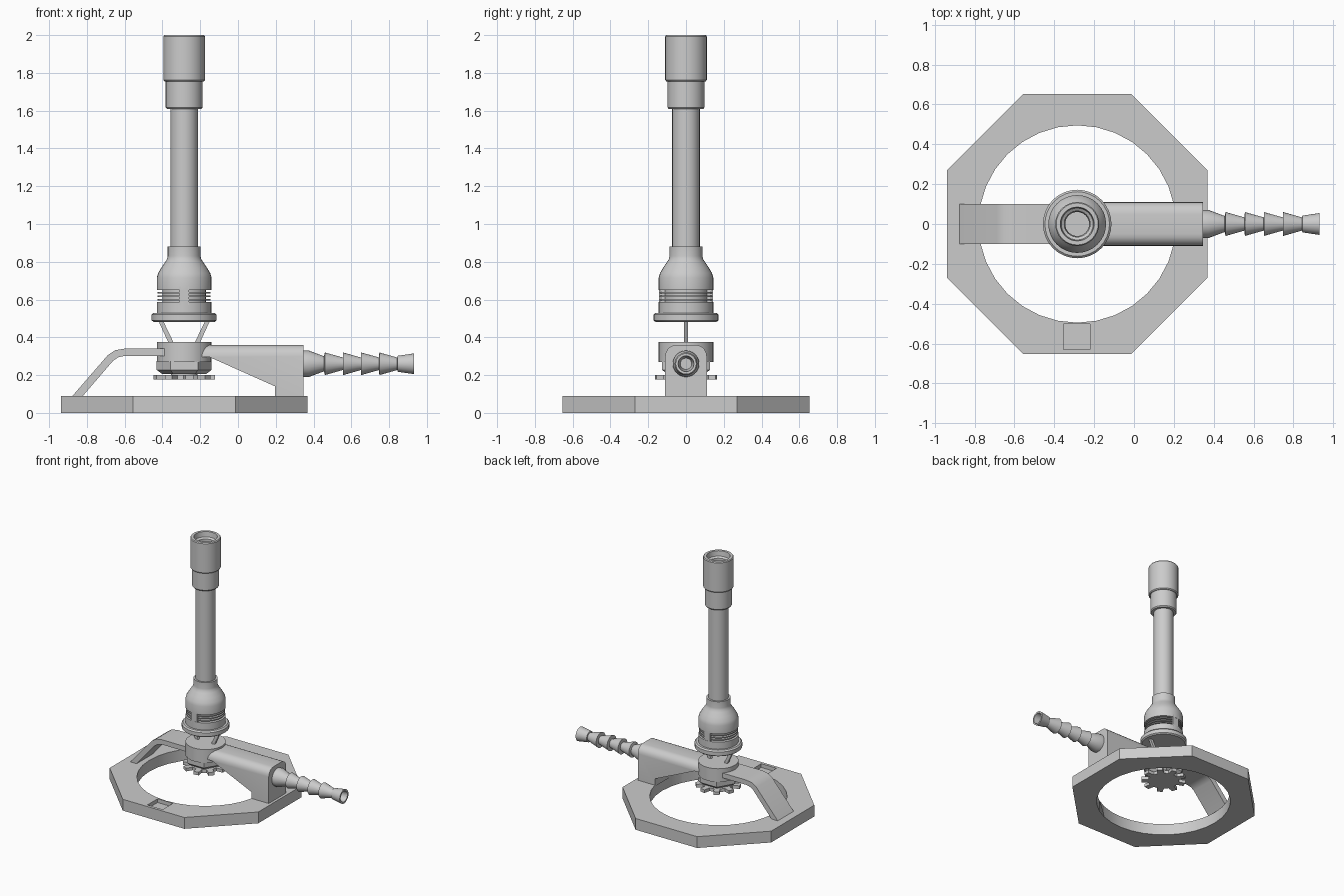
import bpy, bmesh, math
from mathutils import Matrix, Vector

if "Cube" in bpy.data.objects:
    bpy.data.objects.remove(bpy.data.objects["Cube"])

CX = -0.285  # burner axis


def finish(name, bm, smooth=True):
    bmesh.ops.recalc_face_normals(bm, faces=bm.faces)
    me = bpy.data.meshes.new(name)
    bm.to_mesh(me)
    bm.free()
    ob = bpy.data.objects.new(name, me)
    bpy.context.collection.objects.link(ob)
    if smooth:
        bpy.ops.object.select_all(action='DESELECT')
        ob.select_set(True)
        bpy.context.view_layer.objects.active = ob
        bpy.ops.object.shade_smooth_by_angle(angle=math.radians(32))
    return ob


def lathe(name, profile, seg=32, loc=(CX, 0, 0), axis='Z', phase=0.0, smooth=True):
    """Revolve (radius, height) points; radius 0 becomes a pole."""
    bm = bmesh.new()
    rings = []
    for r, h in profile:
        n = seg if r > 0 else 1
        rings.append([bm.verts.new((r * math.cos(phase + math.tau * i / seg),
                                    r * math.sin(phase + math.tau * i / seg), h)) for i in range(n)])
    for a, b in zip(rings, rings[1:]):
        for i in range(seg):
            q = [a[i % len(a)], a[(i + 1) % seg % len(a)], b[(i + 1) % seg % len(b)], b[i % len(b)]]
            bm.faces.new(list(dict.fromkeys(q)))
    m = Matrix.Translation(loc)
    if axis == 'X':
        m = m @ Matrix.Rotation(math.pi / 2, 4, 'Y')
    bmesh.ops.transform(bm, matrix=m, verts=bm.verts)
    return finish(name, bm, smooth)


def extrude(name, pts, half, plane='XZ', offset=0.0, bevel_z=None):
    """Extrude a polygon by +-half about offset; optionally round the long edges at height bevel_z."""
    bm = bmesh.new()
    place = (lambda p, d: (p[0], d, p[1])) if plane == 'XZ' else (lambda p, d: (p[0], p[1], d))
    f = bm.faces.new([bm.verts.new(place(p, offset - half)) for p in pts])
    out = bmesh.ops.extrude_face_region(bm, geom=[f])
    vec = Vector((0, 2 * half, 0)) if plane == 'XZ' else Vector((0, 0, 2 * half))
    bmesh.ops.translate(bm, vec=vec, verts=[v for v in out['geom'] if isinstance(v, bmesh.types.BMVert)])
    if bevel_z is not None:
        edges = [e for e in bm.edges if all(abs(v.co.z - bevel_z) < 1e-4 for v in e.verts)
                 and abs(e.verts[0].co.y - e.verts[1].co.y) < 1e-4]
        bmesh.ops.bevel(bm, geom=edges, offset=0.06, segments=5, profile=0.5, affect='EDGES')
    return finish(name, bm)


def cut(ob, cutter):
    mod = ob.modifiers.new('cut', 'BOOLEAN')
    mod.operation, mod.solver, mod.object = 'DIFFERENCE', 'EXACT', cutter
    bpy.context.view_layer.objects.active = ob
    bpy.ops.object.modifier_apply(modifier=mod.name)
    bpy.data.objects.remove(cutter)


def rect(x0, x1, z0, z1):
    return [(x0, z0), (x1, z0), (x1, z1), (x0, z1)]


# Octagonal base with round opening and small square recess at the front
base = lathe('base', [(0, 0), (0.707, 0), (0.707, 0.09), (0, 0.09)], 8, phase=math.pi / 8, smooth=False)
cut(base, lathe('hole_cutter', [(0, -0.1), (0.495, -0.1), (0.495, 0.2), (0, 0.2)], 32))
cut(base, extrude('recess_cutter', rect(-0.355, -0.22, -0.63, -0.502), 0.03, 'XY', 0.09))

# Bent support leg on the left
extrude('support_leg', [(-0.885, 0.08), (-0.83, 0.08), (-0.662, 0.275), (-0.635, 0.294), (-0.6, 0.302),
                        (-0.38, 0.302), (-0.38, 0.34), (-0.6, 0.34), (-0.65, 0.332), (-0.69, 0.305)], 0.1)

# Gas inlet arm with rounded top, down to the base
extrude('inlet_arm', [(-0.24, 0.36), (0.347, 0.36), (0.347, 0.08), (0.197, 0.08), (0.197, 0.14),
                      (-0.15, 0.295), (-0.24, 0.30)], 0.11, bevel_z=0.36)

# Hub, hexagonal nut and needle valve wheel
lathe('hub', [(0, 0.27), (0.145, 0.27), (0.145, 0.375), (0, 0.375)])
lathe('hub_nut', [(0, 0.205), (0.115, 0.205), (0.146, 0.228), (0.146, 0.275), (0, 0.275)], 6, smooth=False)
lathe('valve_stem', [(0, 0.18), (0.07, 0.18), (0.07, 0.21), (0, 0.21)], 24)
teeth = 9
outline = []
for i in range(teeth):
    for da, r in ((-0.2, 0.115), (-0.13, 0.165), (0.13, 0.165), (0.2, 0.115)):
        a = math.tau * i / teeth + da
        outline.append((CX + r * math.cos(a), r * math.sin(a)))
extrude('valve_wheel', outline, 0.0125, 'XY', 0.188)

# Barbed hose connector with open end
hose = [(0, 0.33), (0.07, 0.33), (0.07, 0.375), (0.04, 0.455)]
for i in range(4):
    x = 0.46 + 0.096 * i
    hose += [(0.06, x), (0.033, x + 0.095)]
hose += [(0.042, 0.845), (0.055, 0.932), (0.042, 0.932), (0.03, 0.84), (0, 0.84)]
lathe('hose_connector', hose, 24, (0, 0, 0.26), 'X')

# Thin struts carrying the barrel
for side, s in (('left', -1), ('right', 1)):
    extrude('strut_' + side, [(CX + s * x, z) for x, z in
                              ((0.05, 0.36), (0.078, 0.36), (0.14, 0.495), (0.115, 0.495))], 0.01)

# Air collar: rim, finned vents and curved shoulder
prof = [(0, 0.482), (0.162, 0.482), (0.172, 0.49), (0.172, 0.52), (0.162, 0.53), (0.145, 0.53), (0.145, 0.586)]
for i in range(4):
    z = 0.586 + 0.018 * i
    prof += [(0.115, z), (0.115, z + 0.01), (0.14 if i < 3 else 0.145, z + 0.01)]
    if i < 3:
        prof.append((0.14, z + 0.018))
prof += [(0.145, 0.715), (0.138, 0.74), (0.12, 0.77), (0.1, 0.8), (0.09, 0.815), (0.087, 0.83),
         (0.087, 0.88), (0.06, 0.88)]
lathe('air_collar', prof + [(0, 0.88)])
for side, s in (('front', -1), ('back', 1)):
    extrude('vent_post_' + side, rect(CX - 0.026, CX + 0.026, 0.57, 0.67), 0.018, 'XZ', s * 0.125)

# Barrel tube and stepped flame head with open bore
lathe('barrel', [(0, 0.87), (0.073, 0.87), (0.073, 1.62), (0.06, 1.62), (0.06, 0.9), (0, 0.9)])
lathe('flame_head', [(0.06, 1.61), (0.092, 1.61), (0.098, 1.618), (0.098, 1.755), (0.104, 1.755), (0.11, 1.762),
                     (0.11, 1.993), (0.105, 2.0), (0.085, 2.0), (0.08, 1.96), (0.065, 1.95), (0.06, 1.61)])
